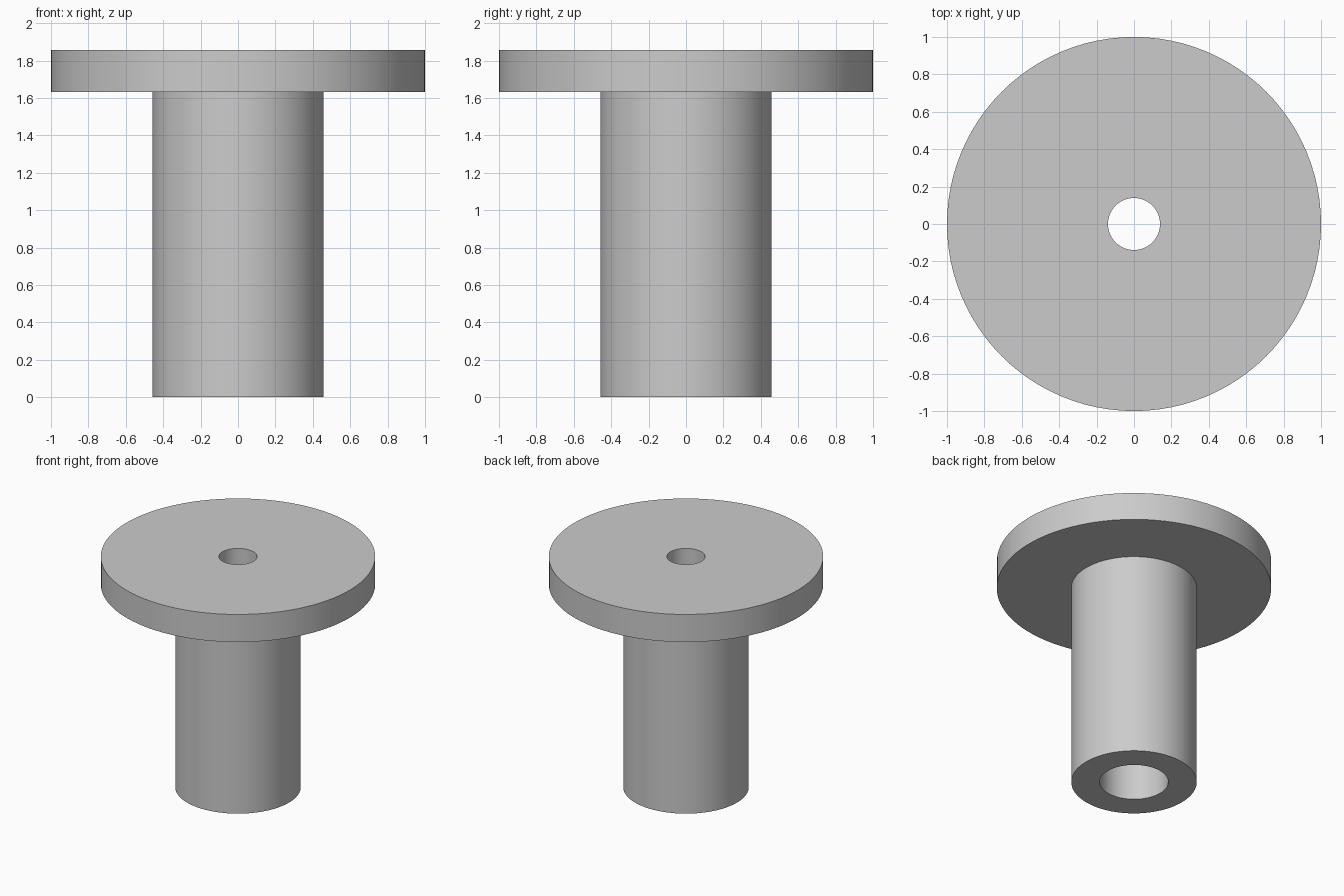
import bpy
import bmesh
import math

cube = bpy.data.objects.get("Cube")
if cube:
    bpy.data.objects.remove(cube, do_unlink=True)

SEGMENTS = 96
FLANGE_R, STEM_R, BORE_R, HOLE_R = 1.0, 0.457, 0.25, 0.139
TOP, SHOULDER = 1.855, 1.633

# Plain grey material
grey = bpy.data.materials.new("plain grey")
grey.use_nodes = True
colour = (0.6, 0.6, 0.6, 1)
grey.diffuse_color = colour
grey.node_tree.nodes["Principled BSDF"].inputs["Base Color"].default_value = colour


def lathe(name, profile):
    """Revolve a closed (radius, height) profile around z."""
    bm = bmesh.new()
    verts = [bm.verts.new((r, 0, z)) for r, z in profile]
    edges = [bm.edges.new((v, verts[(i + 1) % len(verts)])) for i, v in enumerate(verts)]
    bmesh.ops.spin(bm, geom=verts + edges, cent=(0, 0, 0), axis=(0, 0, 1),
                   angle=math.tau, steps=SEGMENTS, use_merge=True)
    bmesh.ops.remove_doubles(bm, verts=bm.verts[:], dist=1e-5)
    bmesh.ops.recalc_face_normals(bm, faces=bm.faces[:])
    mesh = bpy.data.meshes.new(name)
    bm.to_mesh(mesh)
    bm.free()
    mesh.materials.append(grey)
    obj = bpy.data.objects.new(name, mesh)
    bpy.context.collection.objects.link(obj)
    bpy.ops.object.select_all(action="DESELECT")
    obj.select_set(True)
    bpy.context.view_layer.objects.active = obj
    bpy.ops.object.shade_smooth_by_angle(angle=math.radians(30))
    return obj


# One solid: hollow stem, wide flange and a narrow hole through the flange
lathe("flanged_bushing", [
    (BORE_R, 0), (STEM_R, 0), (STEM_R, SHOULDER), (FLANGE_R, SHOULDER),
    (FLANGE_R, TOP), (HOLE_R, TOP), (HOLE_R, SHOULDER), (BORE_R, SHOULDER),
])
